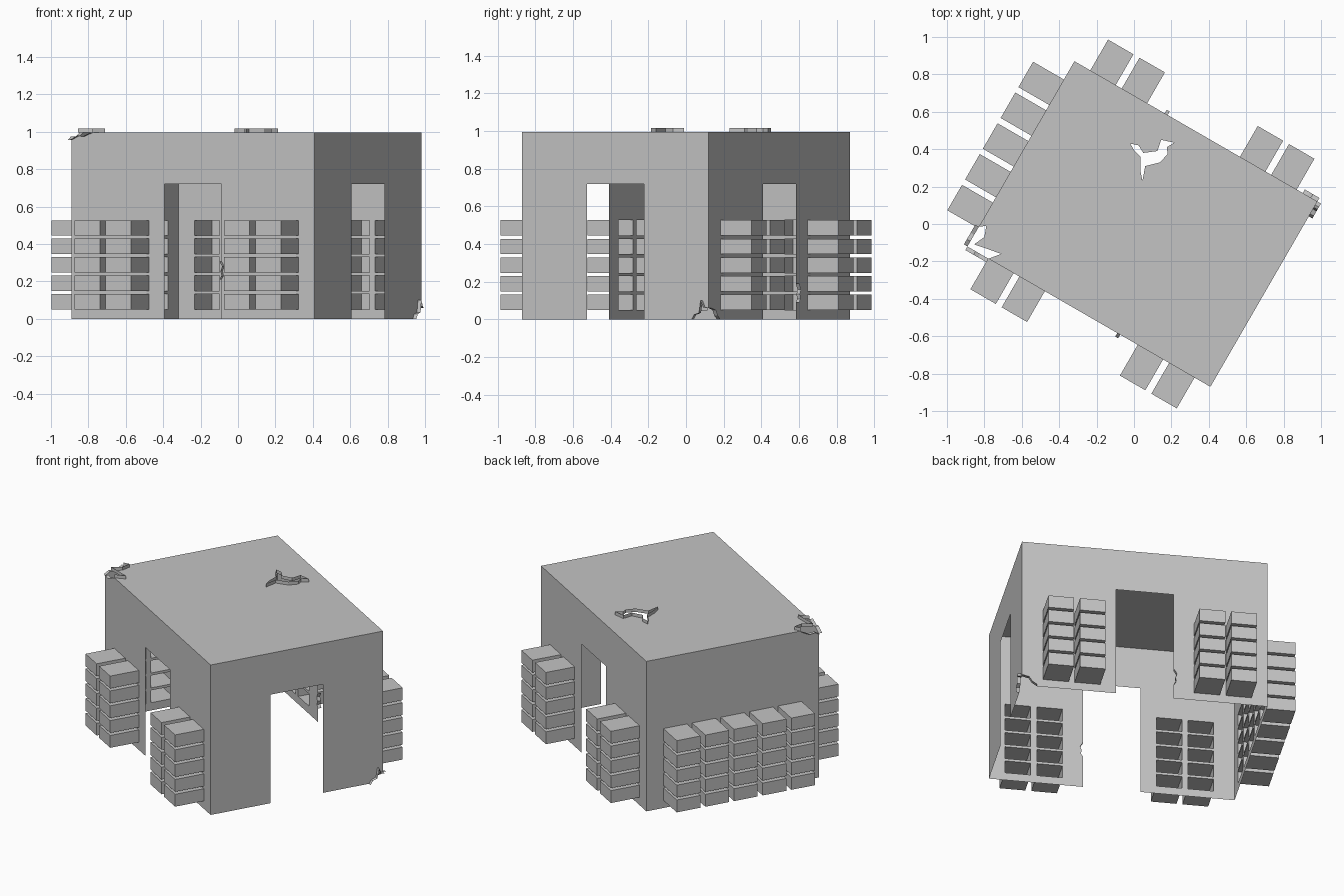
import bpy, bmesh
from math import radians
from mathutils import Matrix, Vector

cube = bpy.data.objects.get("Cube")
if cube:
    bpy.data.objects.remove(cube, do_unlink=True)

stone = bpy.data.materials.new("grey_stone")
stone.use_nodes = True
colour = (0.55, 0.55, 0.55, 1)
stone.diffuse_color = colour
stone.node_tree.nodes["Principled BSDF"].inputs["Base Color"].default_value = colour

HALF_L, HALF_W, HEIGHT = 0.75, 0.572, 0.995
DOOR, DOOR_TOP = 0.175, 0.72
DEPTH, RIM = 0.19, 0.022
NICHE_W, NICHE_H = 0.157, 0.082
BASE = Matrix.Translation((0.045, 0, 0)) @ Matrix.Rotation(radians(-30), 4, 'Z')


def panel(name, matrix, outline, niches=(), holes=(), notches=()):
    """Thin flat sheet with outward pockets, rimmed holes and rimmed broken edges."""
    bm = bmesh.new()

    def ring(points):
        verts = [bm.verts.new((x, y, 0)) for x, y in points]
        return verts, [bm.edges.new((verts[i - 1], verts[i])) for i in range(len(verts))]

    def raise_sides(points, depth, closed):
        n = len(points)
        for i in range(n if closed else n - 1):
            (ax, ay), (bx, by) = points[i], points[(i + 1) % n]
            bm.faces.new([bm.verts.new(p) for p in
                          ((ax, ay, 0), (bx, by, 0), (bx, by, depth), (ax, ay, depth))])

    edges = ring(outline)[1]
    for loop in list(niches) + list(holes):
        edges += ring(loop)[1]
    bmesh.ops.triangle_fill(bm, use_beauty=True, edges=edges, normal=Vector((0, 0, 1)))
    bm.normal_update()
    bmesh.ops.reverse_faces(bm, faces=[f for f in bm.faces if f.normal.z < 0])

    for loop in niches:
        raise_sides(loop, DEPTH, True)
        bm.faces.new([bm.verts.new((x, y, DEPTH)) for x, y in loop])
    for loop in holes:
        raise_sides(loop, RIM, True)
    for path in notches:
        raise_sides(path, RIM, False)
    bmesh.ops.remove_doubles(bm, verts=bm.verts, dist=0.0001)

    mesh = bpy.data.meshes.new(name)
    bm.to_mesh(mesh)
    bm.free()
    mesh.materials.append(stone)
    obj = bpy.data.objects.new(name, mesh)
    obj.matrix_world = matrix
    bpy.context.collection.objects.link(obj)


def wall_matrix(turn, distance):
    return (BASE @ Matrix.Rotation(radians(turn), 4, 'Z')
            @ Matrix.Translation((0, -distance, 0)) @ Matrix.Rotation(radians(90), 4, 'X'))


def niche_grid(starts):
    loops = []
    for s in starts:
        for row in range(5):
            z = 0.051 + 0.0985 * row
            loops.append([(s, z), (s + NICHE_W, z),
                          (s + NICHE_W, z + NICHE_H), (s, z + NICHE_H)])
    return loops


def outline(half, door=True, low_left=None, low_right=None,
            top_right=None, top_left=None, jamb=()):
    """Wall outline, anticlockwise; broken corners replace the square ones."""
    pts = list(low_left or [(-half, 0)])
    if door:
        pts += [(-DOOR, 0), (-DOOR, DOOR_TOP), (DOOR, DOOR_TOP), *jamb, (DOOR, 0)]
    pts += low_right or [(half, 0)]
    pts += top_right or [(half, HEIGHT)]
    pts += top_left or [(-half, HEIGHT)]
    return pts


def jamb_crack(z):
    return [(DOOR, z + 0.1), (DOOR + 0.018, z + 0.07), (DOOR + 0.008, z + 0.045),
            (DOOR + 0.014, z + 0.02), (DOOR, z)]


long_niches = niche_grid((-0.622, -0.429, 0.301, 0.495))

# Front wall: doorway, two niche banks, chipped upper corner
chip = [(-0.62, HEIGHT), (-0.67, 0.975), (-0.70, 0.98), (-HALF_L, 0.955)]
jamb = jamb_crack(0.21)
panel("front_wall", wall_matrix(0, HALF_W), outline(HALF_L, top_left=chip, jamb=jamb),
      long_niches, notches=[chip, jamb])

# Back wall: same layout, chipped lower corner
chip = [(-HALF_L, 0.06), (-0.71, 0.05), (-0.69, 0.02), (-0.66, 0)]
jamb = jamb_crack(0.09)
panel("back_wall", wall_matrix(180, HALF_W), outline(HALF_L, low_left=chip, jamb=jamb),
      long_niches, notches=[chip, jamb])

# Side wall with doorway only
chip = [(0.48, 0), (0.495, 0.025), (0.525, 0.035), (0.535, 0.1),
        (0.55, 0.065), (HALF_W, 0.06)]
panel("door_side_wall", wall_matrix(90, HALF_L), outline(HALF_W, low_right=chip),
      notches=[chip])

# Side wall with five niche columns
chip = [(HALF_W, 0.955), (0.54, 0.975), (0.5, 0.97), (0.45, HEIGHT)]
panel("niche_side_wall", wall_matrix(270, HALF_L),
      outline(HALF_W, door=False, top_right=chip),
      niche_grid([-0.459 + 0.19 * i for i in range(5)]), notches=[chip])

# Roof: broken corner and a branching crack
chip = [(-HALF_L, -0.45), (-0.718, -0.426), (-0.697, -0.483), (-0.725, -0.545),
        (-0.647, -0.529), (-0.574, -0.516), (-0.62, -HALF_W)]
corners = [(HALF_L, -HALF_W), (HALF_L, HALF_W), (-HALF_L, HALF_W)]
crack = [(-0.02, 0.43), (0, 0.395), (0.035, 0.36), (0.035, 0.28), (0.045, 0.23),
         (0.06, 0.31), (0.14, 0.33), (0.18, 0.375), (0.175, 0.41), (0.215, 0.435),
         (0.145, 0.45), (0.125, 0.39), (0.05, 0.38), (0.025, 0.42)]
to_local = BASE.inverted()
crack = [(to_local @ Vector((x, y, 0))).to_2d() for x, y in crack]
panel("roof", BASE @ Matrix.Translation((0, 0, HEIGHT)), chip + corners,
      holes=[[tuple(p) for p in crack]], notches=[chip])
